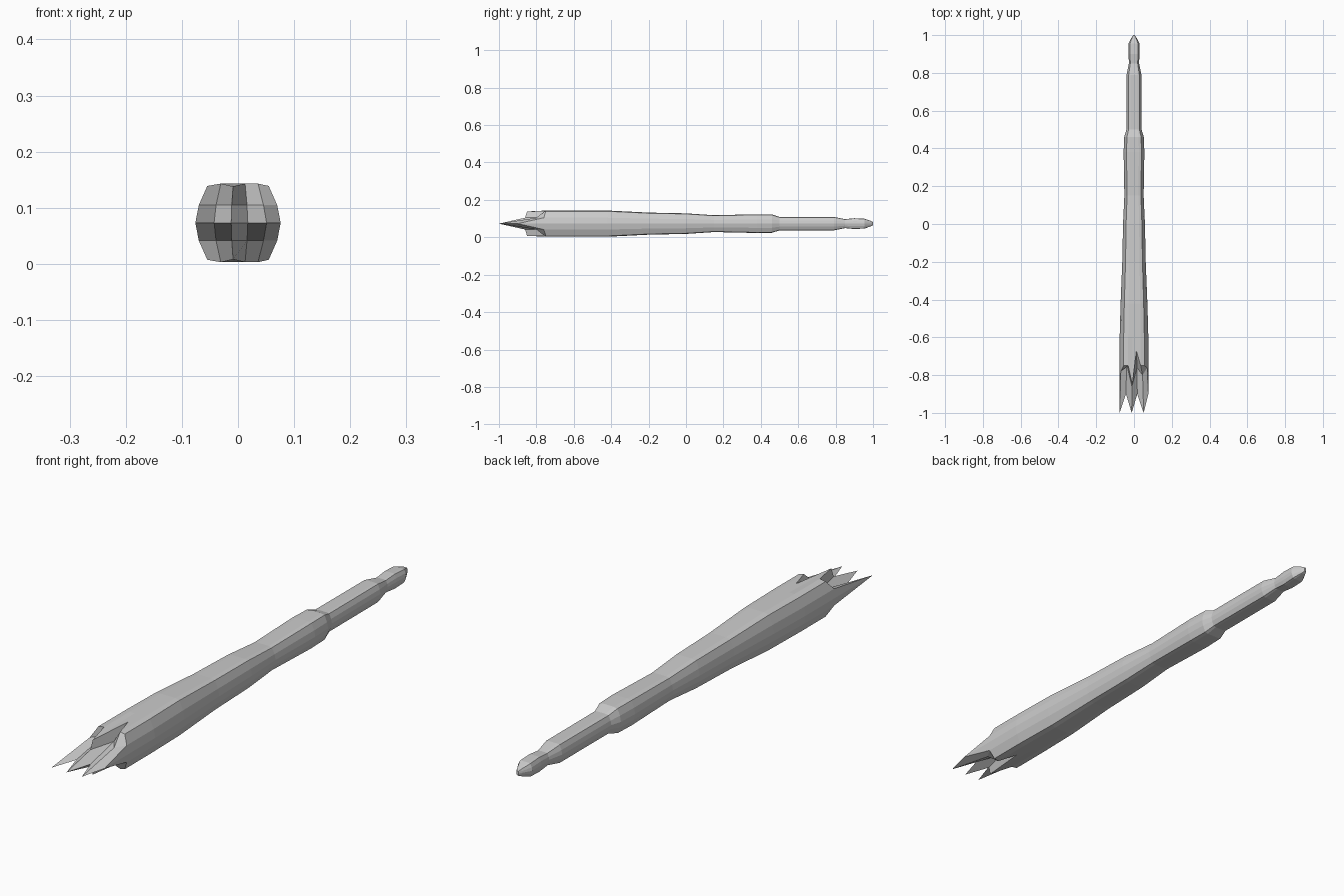
import bpy
import bmesh

if "Cube" in bpy.data.objects:
    bpy.data.objects.remove(bpy.data.objects["Cube"])

ZC = 0.073
COLS = [-1, -0.56, -0.16, 0.23, 0.65, 1]        # across the width
ROWS = [(-1, 0.72), (-0.45, 0.92), (0, 1), (0.45, 0.92), (1, 0.72)]  # height, width factor


def point(r, c, y, w, h):
    zf, wf = ROWS[r]
    z = zf * h
    if abs(zf) == 1 and c in (0, 5):
        z *= 0.94                                # slightly crowned top and bottom
    return (COLS[c] * w * wf, y, ZC + z)


# perimeter of the row/column grid
PERIM = ([(0, c) for c in range(6)] + [(r, 5) for r in range(1, 5)]
         + [(4, c) for c in range(4, -1, -1)] + [(r, 0) for r in range(3, 0, -1)])

bm = bmesh.new()

# splintered front end: long central teeth, stepped notches above and below
mid = [-1, -0.9, -1, -0.9, -1, -0.9]
step = [-0.78, -0.74, -0.86, -0.76, -0.80, -0.76]
rim = [-0.75, -0.75, -0.85, -0.67, -0.75, -0.75]
depth = [rim, step, mid, step, rim]
grid = {}
for r in range(5):
    for c in range(6):
        h = 0.065 if depth[r][c] < -0.8 and r in (0, 4) else 0.07
        co = list(point(r, c, depth[r][c], 0.076, h))
        if r == 2 and c == 4:
            co[0] = 0.051
        grid[r, c] = bm.verts.new(co)
for r in range(4):
    for c in range(5):
        bm.faces.new([grid[r, c], grid[r, c + 1], grid[r + 1, c + 1], grid[r + 1, c]])

# tapering shaft, collar, grip and rounded knob: (y, half width, half height)
SECTIONS = [(-0.60, 0.076, 0.07), (-0.42, 0.071, 0.07), (-0.2, 0.062, 0.059),
            (0.0, 0.058, 0.055), (0.15, 0.051, 0.045), (0.38, 0.055, 0.050),
            (0.46, 0.052, 0.049), (0.50, 0.040, 0.036), (0.79, 0.039, 0.036),
            (0.85, 0.027, 0.024), (0.90, 0.029, 0.029), (0.955, 0.030, 0.026),
            (0.99, 0.011, 0.014), (1.0, 0.004, 0.008)]
prev = [grid[k] for k in PERIM]
for y, w, h in SECTIONS:
    ring = [bm.verts.new(point(r, c, y, w, h)) for r, c in PERIM]
    n = len(ring)
    for i in range(n):
        j = (i + 1) % n
        bm.faces.new([prev[i], prev[j], ring[j], ring[i]])
    prev = ring
bm.faces.new(prev)

bmesh.ops.recalc_face_normals(bm, faces=bm.faces)
mesh = bpy.data.meshes.new("splintered_shaft")
bm.to_mesh(mesh)
bm.free()
obj = bpy.data.objects.new("splintered_shaft", mesh)
bpy.context.collection.objects.link(obj)
